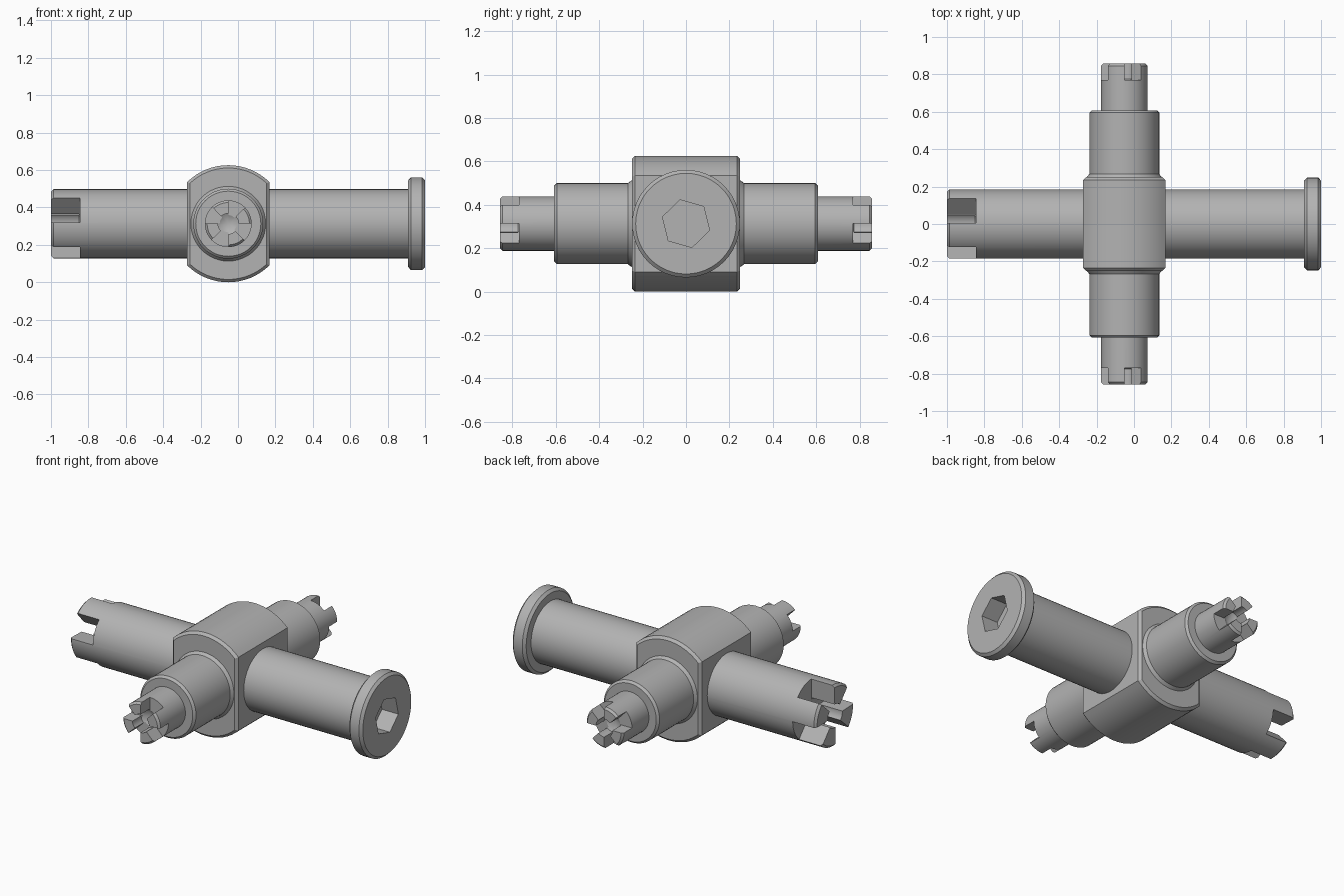
import bpy, bmesh
from math import sin, cos, asin, radians, pi
from mathutils import Vector

if "Cube" in bpy.data.objects:
    bpy.data.objects.remove(bpy.data.objects["Cube"])

MID_X, MID_Z = -0.052, 0.313
SEGMENTS = 48

steel = bpy.data.materials.new("grey steel")
steel.use_nodes = True
steel.diffuse_color = (0.45, 0.45, 0.45, 1)
steel.node_tree.nodes["Principled BSDF"].inputs["Base Color"].default_value = steel.diffuse_color


def place(axis, t, r, angle):
    """Point at distance t along the axis and r away from it."""
    if axis == "x":
        return Vector((t, r * cos(angle), MID_Z + r * sin(angle)))
    return Vector((MID_X + r * cos(angle), t, MID_Z + r * sin(angle)))


def finish(name, bm):
    bmesh.ops.remove_doubles(bm, verts=bm.verts, dist=1e-5)
    bmesh.ops.recalc_face_normals(bm, faces=bm.faces)
    mesh = bpy.data.meshes.new(name)
    bm.to_mesh(mesh)
    bm.free()
    mesh.materials.append(steel)
    obj = bpy.data.objects.new(name, mesh)
    bpy.context.collection.objects.link(obj)
    return obj


def lathe(name, axis, profile):
    """Turn a (distance, radius) profile that starts and ends on the axis."""
    bm = bmesh.new()
    verts = [bm.verts.new(place(axis, t, r, 0)) for t, r in profile]
    edges = [bm.edges.new(pair) for pair in zip(verts, verts[1:])]
    centre = place(axis, 0, 0, 0)
    direction = place(axis, 1, 0, 0) - centre
    bmesh.ops.spin(bm, geom=verts + edges, cent=centre, axis=direction,
                   angle=2 * pi, steps=SEGMENTS, use_merge=True)
    return finish(name, bm)


def prism(name, axis, points, start, end):
    """Extrude polar (radius, angle) points along the axis."""
    bm = bmesh.new()
    rings = [[bm.verts.new(place(axis, t, r, a)) for r, a in points] for t in (start, end)]
    for ring in rings:
        bm.faces.new(ring)
    n = len(points)
    for i in range(n):
        j = (i + 1) % n
        bm.faces.new((rings[0][i], rings[0][j], rings[1][j], rings[1][i]))
    return finish(name, bm)


def apply_modifiers(obj):
    graph = bpy.context.evaluated_depsgraph_get()
    mesh = bpy.data.meshes.new_from_object(obj.evaluated_get(graph))
    obj.modifiers.clear()
    obj.data = mesh


def cut(obj, cutters):
    for cutter in cutters:
        mod = obj.modifiers.new("cut", "BOOLEAN")
        mod.operation = "DIFFERENCE"
        mod.solver = "EXACT"
        mod.object = cutter
    apply_modifiers(obj)
    for cutter in cutters:
        bpy.data.objects.remove(cutter)


def slots(axis, start, end, radius, middle):
    """Four radial wedges that leave a ring of four teeth."""
    result = []
    for k in range(4):
        a = radians(middle + 90 * k)
        half = radians(23)
        points = [(0, 0), (radius * 1.5, a - half), (radius * 1.5, a + half)]
        result.append(prism("slot_cutter", axis, points, start, end))
    return result


# Hub: a round block with two flat sides
R, FLAT = 0.313, 0.22
spread = pi / 2 - asin((R * R - FLAT * FLAT) ** 0.5 / R)
outline = []
for middle in (pi / 2, -pi / 2):
    outline += [(R, middle + spread * (i / 8 - 1)) for i in range(17)]
hub = prism("hub_block", "y", outline, -0.25, 0.25)
bevel = hub.modifiers.new("chamfer", "BEVEL")
bevel.width = 0.015
bevel.segments = 1
bevel.limit_method = "ANGLE"
bevel.angle_limit = radians(60)
apply_modifiers(hub)

# Long shaft with flange, hex socket and toothed end
long_shaft = lathe("long_shaft", "x", [
    (-0.81, 0), (-0.85, 0.07), (-1, 0.07), (-1, 0.172), (-0.987, 0.185),
    (0.91, 0.185), (0.91, 0.232), (0.925, 0.248), (0.985, 0.248), (1, 0.232), (1, 0)])
hexagon = [(0.113, radians(44 + 60 * k)) for k in range(6)]
socket = prism("socket_cutter", "x", hexagon, 0.89, 1.1)
cut(long_shaft, slots("x", -1.1, -0.845, 0.185, 65) + [socket])

# Stepped cross shaft with toothed ends
half = [(-0.745, 0), (-0.775, 0.055), (-0.858, 0.055), (-0.858, 0.113), (-0.846, 0.125),
        (-0.608, 0.125), (-0.608, 0.174), (-0.595, 0.187), (-0.268, 0.187), (-0.25, 0.2)]
cross_shaft = lathe("cross_shaft", "y", half + [(-t, r) for t, r in reversed(half)])
cut(cross_shaft, slots("y", -1, -0.77, 0.125, 67) + slots("y", 0.77, 1, 0.125, 67))

# Smooth the round surfaces and keep the edges crisp
bpy.ops.object.select_all(action="DESELECT")
for obj in (hub, long_shaft, cross_shaft):
    obj.select_set(True)
bpy.context.view_layer.objects.active = hub
bpy.ops.object.shade_smooth_by_angle(angle=radians(25))
